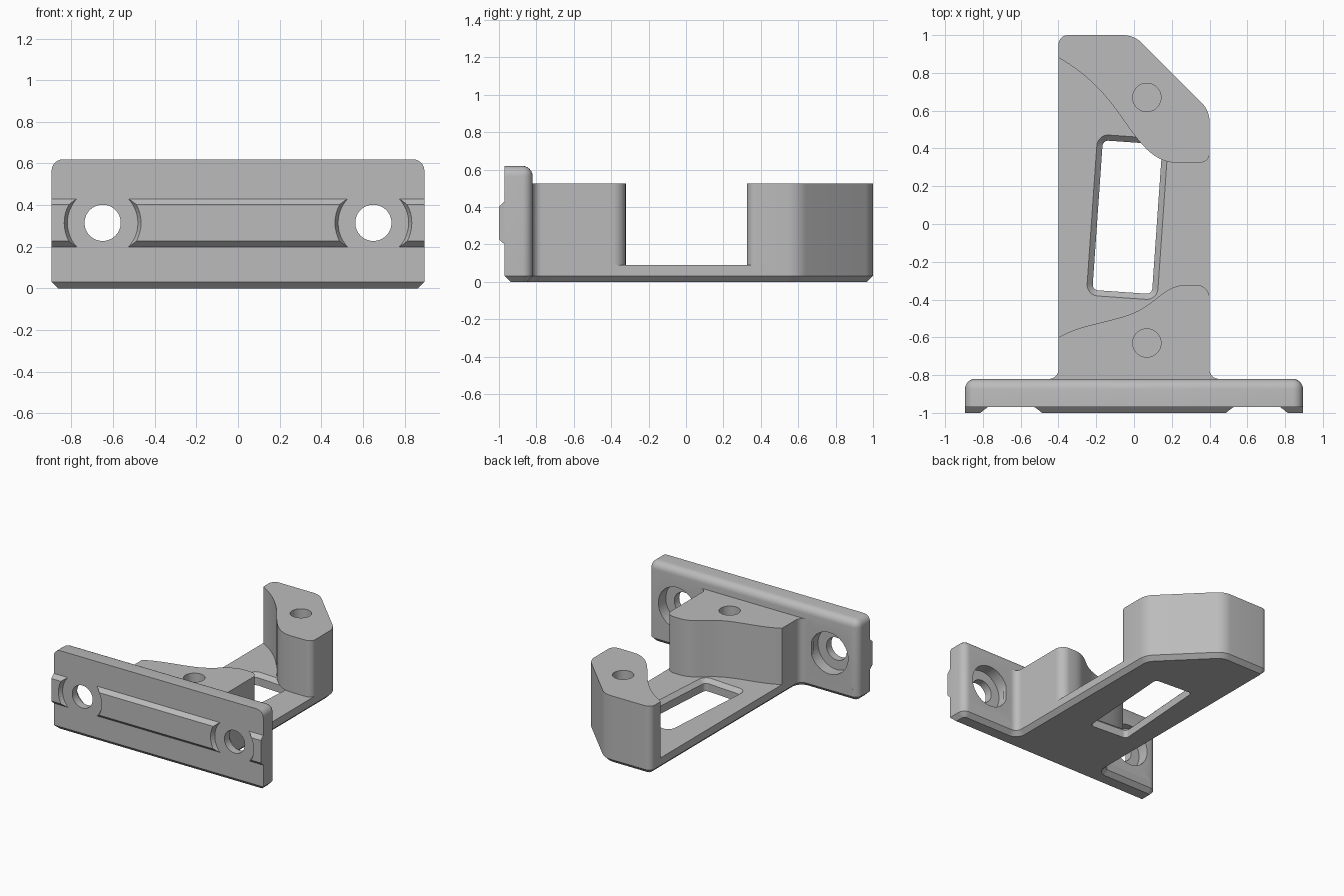
import bpy, bmesh, math
from mathutils import Matrix, Vector
from mathutils.geometry import interpolate_bezier

cube = bpy.data.objects.get("Cube")
if cube:
    bpy.data.objects.remove(cube)

GREY = (0.5, 0.5, 0.5, 1)
grey = bpy.data.materials.new("matte grey")
grey.use_nodes = True
grey.diffuse_color = GREY
grey.node_tree.nodes["Principled BSDF"].inputs["Base Color"].default_value = GREY


def finish(name, bm):
    bmesh.ops.recalc_face_normals(bm, faces=bm.faces)
    mesh = bpy.data.meshes.new(name)
    bm.to_mesh(mesh)
    bm.free()
    mesh.materials.append(grey)
    ob = bpy.data.objects.new(name, mesh)
    bpy.context.collection.objects.link(ob)
    return ob


def rounded(corners, steps=8):
    """Outline from (x, y, radius) corners, each rounded by an arc."""
    out = []
    for i, (x, y, r) in enumerate(corners):
        p = Vector((x, y))
        a = (Vector(corners[i - 1][:2]) - p).normalized()
        b = (Vector(corners[(i + 1) % len(corners)][:2]) - p).normalized()
        if r == 0:
            out.append(p)
            continue
        half = a.angle(b) / 2
        centre = p + (a + b).normalized() * r / math.sin(half)
        start = p + a * r / math.tan(half) - centre
        end = p + b * r / math.tan(half) - centre
        turn = start.angle_signed(end)
        for k in range(steps + 1):
            out.append(centre + Matrix.Rotation(-turn * k / steps, 2) @ start)
    return out


def curve(*points):
    pts = [Vector((x, y, 0)) for x, y in points]
    return [p.xy for p in interpolate_bezier(*pts, 14)]


def loft(name, layers):
    """Solid through equal-length outlines given as (z, outline)."""
    bm = bmesh.new()
    rings = [[bm.verts.new((p[0], p[1], z)) for p in pts] for z, pts in layers]
    n = len(rings[0])
    for low, high in zip(rings, rings[1:]):
        for i in range(n):
            j = (i + 1) % n
            bm.faces.new((low[i], low[j], high[j], high[i]))
    bm.faces.new(rings[0][::-1])
    bm.faces.new(rings[-1])
    return finish(name, bm)


def cylinder(name, centre, r1, r2, depth, along_y=False):
    bm = bmesh.new()
    rot = Matrix.Rotation(math.radians(90 if along_y else 0), 4, "X")
    bmesh.ops.create_cone(bm, cap_ends=True, segments=48, radius1=r1, radius2=r2,
                          depth=depth, matrix=Matrix.Translation(centre) @ rot)
    return finish(name, bm)


def cut(ob, cutter):
    cutter.hide_render = True
    cutter.hide_viewport = True
    cutter.display_type = "WIRE"
    mod = ob.modifiers.new("cut", "BOOLEAN")
    mod.object = cutter
    mod.operation = "DIFFERENCE"
    mod.solver = "EXACT"


def smooth(ob):
    bpy.ops.object.select_all(action="DESELECT")
    ob.select_set(True)
    bpy.context.view_layer.objects.active = ob
    bpy.ops.object.shade_smooth_by_angle(angle=math.radians(30))


W, FRONT, BACK = 0.895, -0.97, -0.82   # flange half width and faces
ARM, FLOOR, TOP = 0.4, 0.09, 0.525     # arm half width, base and block heights
MID = 0.315                            # height of the flange holes

# Base slab: T-shaped footprint with a chamfered underside
footprint = rounded([(-W, FRONT, 0), (W, FRONT, 0), (W, BACK, 0.055),
                     (ARM, BACK, 0.05), (ARM, 0.6, 0.14), (0, 1, 0.14),
                     (-ARM, 1, 0.05), (-ARM, BACK, 0.05), (-W, BACK, 0.055)])
base = loft("base_slab", [(0, footprint), (FLOOR, footprint)])
bm = bmesh.new()
bm.from_mesh(base.data)
rim = [e for e in bm.edges if all(v.co.z < 0.001 for v in e.verts)]
bmesh.ops.bevel(bm, geom=rim, offset=0.032, segments=1, affect="EDGES")
bm.to_mesh(base.data)
bm.free()


# Slanted window with a flared upper rim
def window(grow):
    w, h = 0.158 + grow, 0.397 + grow
    turn = Matrix.Rotation(math.radians(-4), 2)
    pts = rounded([(-w, -h, 0.03 + grow), (w, -h, 0.03 + grow),
                   (w, h, 0.03 + grow), (-w, h, 0.03 + grow)])
    return [turn @ p + Vector((-0.035, 0.036)) for p in pts]


cut(base, loft("window_cutter", [(-0.1, window(0)), (0.06, window(0)),
                                 (0.1, window(0.04))]))

# Mounting flange with rounded back and top corners
bm = bmesh.new()
bmesh.ops.create_cube(bm, size=1, matrix=Matrix.LocRotScale(
    (0, (FRONT + BACK) / 2, (FLOOR + 0.62) / 2), None,
    (2 * W, BACK - FRONT, 0.62 - FLOOR)))
edges = []
for e in bm.edges:
    mid = (e.verts[0].co + e.verts[1].co) / 2
    at_back, at_top, at_side = mid.y > BACK - 0.01, mid.z > 0.61, abs(mid.x) > W - 0.01
    if at_back + at_top + at_side == 2:
        edges.append(e)
bmesh.ops.bevel(bm, geom=edges, offset=0.055, segments=6, profile=0.5, affect="EDGES")
flange = finish("mounting_flange", bm)

# Raised rail on the flange front
bm = bmesh.new()
profile = [(FRONT, 0.2), (-1, 0.228), (-1, 0.402), (FRONT, 0.43)]
ends = [[bm.verts.new((x, y, z)) for y, z in profile] for x in (-W, W)]
for i in range(4):
    j = (i + 1) % 4
    bm.faces.new((ends[0][i], ends[0][j], ends[1][j], ends[1][i]))
for ring in ends:
    bm.faces.new(ring)
rail = finish("front_rail", bm)

# Counterbored flange holes, and rail gaps around them
for side, x in (("right", -0.65), ("left", 0.65)):
    cut(flange, cylinder(side + "_bolt_cutter", (x, -0.9, MID), 0.087, 0.087, 0.4, True))
    cut(flange, cylinder(side + "_counterbore_cutter", (x, BACK, MID),
                         0.16, 0.16, 0.18, True))
    cut(rail, cylinder(side + "_gap_cutter", (x, -0.985, MID), 0.162, 0.192, 0.06, True))

# Front block, filleted into the flange, with a curved rear wall
left_wall = rounded([(-0.5, -0.85, 0), (-0.5, BACK, 0), (-ARM, BACK, 0.05),
                     (-ARM, -0.6, 0)])[:-1]
right_wall = rounded([(0.28, -0.322, 0), (ARM, -0.322, 0.07), (ARM, BACK, 0.05),
                      (0.5, BACK, 0), (0.5, -0.85, 0)])[1:]
front_outline = (left_wall
                 + curve((-ARM, -0.6), (-0.28, -0.53), (-0.12, -0.52), (0, -0.47))
                 + curve((0, -0.47), (0.12, -0.42), (0.16, -0.322), (0.28, -0.322))[1:]
                 + right_wall)
front_block = loft("front_block", [(FLOOR, front_outline), (TOP, front_outline)])

# Rear block with a curved inner wall and a clipped outer corner
outer_wall = rounded([(0.22, 0.325, 0), (ARM, 0.325, 0.05), (ARM, 0.6, 0.14),
                      (0, 1, 0.14), (-ARM, 1, 0.05), (-ARM, 0.88, 0)])[1:-1]
rear_outline = (curve((-ARM, 0.88), (-0.27, 0.81), (-0.16, 0.7), (-0.08, 0.585))
                + curve((-0.08, 0.585), (0.01, 0.46), (0.09, 0.325), (0.22, 0.325))[1:]
                + outer_wall)
rear_block = loft("rear_block", [(FLOOR, rear_outline), (TOP, rear_outline)])

# Blind screw holes in the block tops
for block, y in ((front_block, -0.63), (rear_block, 0.67)):
    cut(block, cylinder(block.name + "_screw_cutter", (0.068, y, TOP), 0.075, 0.075, 0.7))

for part in (base, flange, rail, front_block, rear_block):
    smooth(part)
